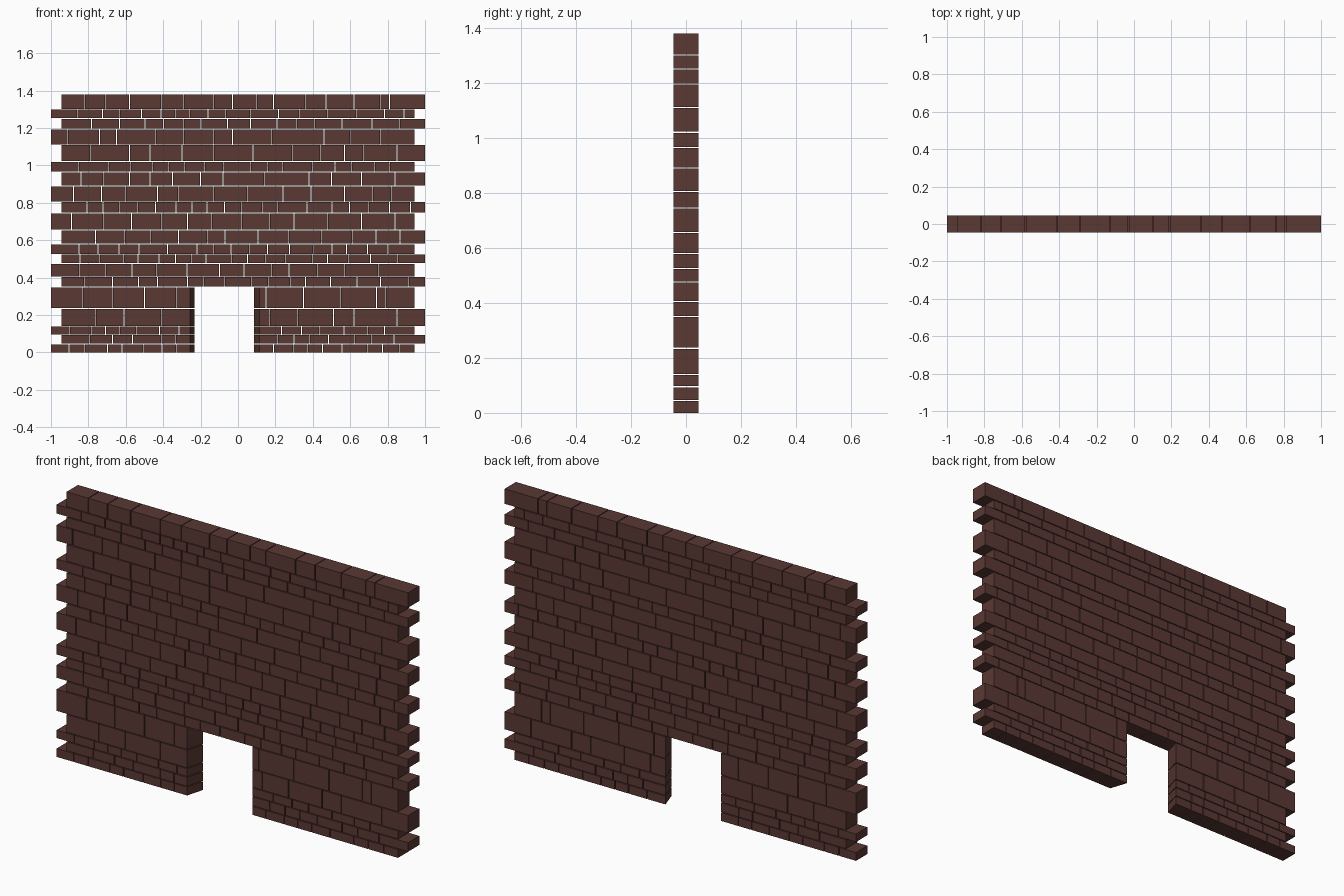
import bpy, bmesh, random

if "Cube" in bpy.data.objects:
    bpy.data.objects.remove(bpy.data.objects["Cube"])

random.seed(7)
D = 0.046                 # half thickness of the wall
GAP = 0.004               # open joint between stones
DOOR_FRONT = (-0.257, 0.115)
DOOR_BACK = (-0.232, 0.085)

# Course boundaries, bottom to top
Z = [0, 0.045, 0.095, 0.14, 0.235, 0.35, 0.405, 0.475, 0.525, 0.58, 0.655,
     0.745, 0.805, 0.89, 0.965, 1.02, 1.11, 1.195, 1.25, 1.30, 1.379]
DOOR_COURSES = 5

# Vertical joints (in hundredths) of the most prominent courses
JOINTS = {
    3: (-76, -61, -41, 17, 32, 51, 62, 85),
    4: (-83, -67, -50, -33, 15, 35, 55, 74, 79),
    10: (-89, -72, -57, -41, -27, -14, 2, 17, 30, 48, 66, 84),
    12: (-88, -73, -60, -43, -32, -13, 5, 24, 39, 57, 72, 82),
    13: (-84, -72, -58, -47, -35, -20, -8, 14, 38, 50, 66, 84),
    15: (-79, -58, -47, -30, -13, 8, 29, 44, 57, 67, 85),
    16: (-91, -74, -65, -44, -29, -13, -3, 18, 46, 60, 76),
    19: (-82, -71, -58, -41, -29, -13, -3, 10, 19, 36, 47, 62, 76, 81),
}

mat = bpy.data.materials.new("brown_stone")
mat.diffuse_color = (0.10, 0.04, 0.033, 1)
mat.use_nodes = True
mat.node_tree.nodes["Principled BSDF"].inputs["Base Color"].default_value = mat.diffuse_color


def add_stone(bm, front, back, z0, z1):
    """Six-sided stone; front and back x ranges may differ for splayed ends."""
    v = [bm.verts.new((x, y, z)) for z in (z0, z1)
         for x, y in ((front[0], -D), (front[1], -D), (back[1], D), (back[0], D))]
    for f in ((3, 2, 1, 0), (4, 5, 6, 7), (0, 1, 5, 4),
              (1, 2, 6, 5), (2, 3, 7, 6), (3, 0, 4, 7)):
        bm.faces.new([v[i] for i in f])


def joints_between(course, a, b):
    """Known joints, or irregular ones sized to the course height."""
    if course in JOINTS:
        return [j / 100 for j in JOINTS[course] if a + 0.02 < j / 100 < b - 0.02]
    size = 0.07 + 0.9 * (Z[course + 1] - Z[course])
    out, x = [], a
    while True:
        x += size * random.uniform(0.65, 1.35)
        if x > b - 0.05:
            return out
        out.append(x)


def add_run(bm, course, front, back):
    """A run of stones between two ends."""
    z0 = Z[course] + (GAP / 2 if course else 0)
    z1 = Z[course + 1] - (GAP / 2 if course < len(Z) - 2 else 0)
    cuts = joints_between(course, max(front[0], back[0]), min(front[1], back[1]))
    starts = [(front[0], back[0])] + [(c + GAP / 2,) * 2 for c in cuts]
    ends = [(c - GAP / 2,) * 2 for c in cuts] + [(front[1], back[1])]
    for s, e in zip(starts, ends):
        add_stone(bm, (s[0], e[0]), (s[1], e[1]), z0, z1)


# Courses, shifted alternately so the wall ends are toothed
for c in range(len(Z) - 1):
    left, right = (-1.0, 0.943) if c % 2 == 0 else (-0.943, 1.0)
    bm = bmesh.new()
    if c < DOOR_COURSES:
        add_run(bm, c, (left, DOOR_FRONT[0]), (left, DOOR_BACK[0]))
        add_run(bm, c, (DOOR_FRONT[1], right), (DOOR_BACK[1], right))
    else:
        add_run(bm, c, (left, right), (left, right))
    name = f"stone_course_{c + 1:02d}"
    me = bpy.data.meshes.new(name)
    bm.to_mesh(me)
    bm.free()
    me.materials.append(mat)
    bpy.context.collection.objects.link(bpy.data.objects.new(name, me))
